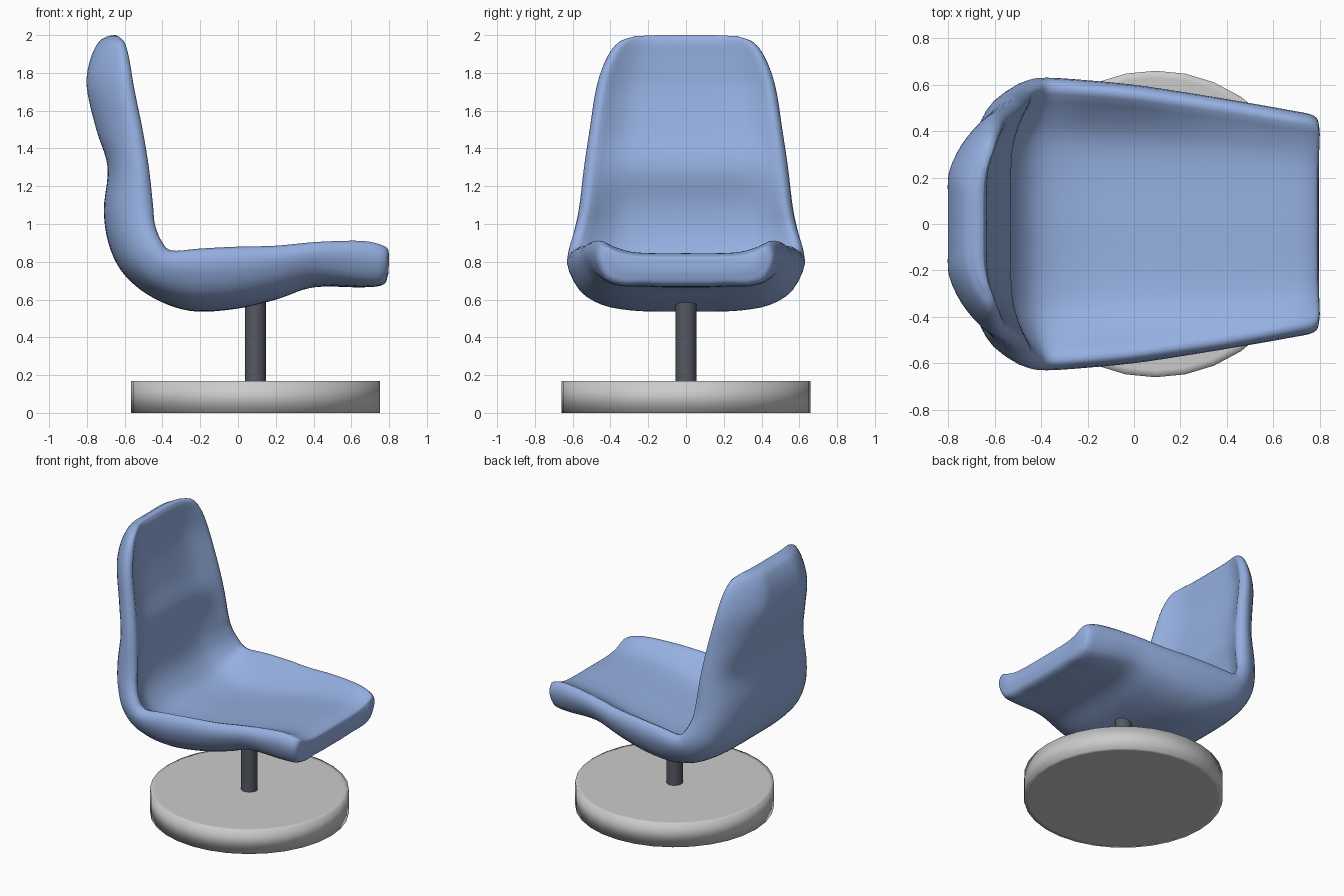
import bpy, bmesh
from mathutils import Vector

if "Cube" in bpy.data.objects:
    bpy.data.objects.remove(bpy.data.objects["Cube"])

def material(name, color):
    m = bpy.data.materials.new(name)
    m.diffuse_color = color
    m.use_nodes = True
    m.node_tree.nodes["Principled BSDF"].inputs["Base Color"].default_value = m.diffuse_color
    return m

def spline(pts, n):
    """Catmull-Rom through tuples of any length."""
    p = [Vector(q) for q in pts]
    p = [p[0] * 2 - p[1]] + p + [p[-1] * 2 - p[-2]]
    out = []
    for i in range(1, len(p) - 2):
        a, b, c, d = p[i - 1:i + 3]
        for k in range(n):
            t = k / n
            out.append(0.5 * (2 * b + (c - a) * t + (2 * a - 5 * b + 4 * c - d) * t * t
                              + (3 * b - a - 3 * c + d) * t ** 3))
    return out + [p[-2]]

# Shell stations, lip to headrest:
# outer x,z / inner centre x,z / raised rim x,z / half width / edge roundness
stations = [
    (.797, .74, .795, .79, .80, .84, .41, -.8),
    (.77, .68, .78, .83, .78, .88, .465, -.8),
    (.66, .665, .68, .845, .66, .91, .492, -.7),
    (.40, .665, .42, .815, .42, .905, .535, -.4),
    (.20, .60, .20, .76, .20, .885, .57, -.3),
    (-.02, .55, 0, .72, 0, .88, .60, -.3),
    (-.25, .54, -.22, .70, -.20, .87, .62, -.3),
    (-.45, .61, -.40, .73, -.35, .86, .63, -.3),
    (-.60, .73, -.50, .82, -.405, .91, .62, -.25),
    (-.68, .88, -.55, .94, -.44, 1.0, .59, -.2),
    (-.71, 1.07, -.56, 1.1, -.45, 1.1, .565, -.15),
    (-.69, 1.3, -.53, 1.3, -.472, 1.3, .54, -.1),
    (-.75, 1.5, -.585, 1.5, -.505, 1.5, .51, .2),
    (-.80, 1.72, -.63, 1.72, -.55, 1.72, .475, .4),
    (-.785, 1.86, -.635, 1.87, -.575, 1.87, .425, .4),
    (-.74, 1.96, -.635, 1.96, -.60, 1.96, .36, .4),
    (-.69, 1.995, -.65, 2.0, -.635, 1.995, .27, .4)]

def section(k):
    """Closed cross-section: y fraction, then weights of outer, inner and rim lines."""
    a, b = .16 + .18 * k, .42 + .3 * k
    c = .78 + .12 * k
    half = spline([(0, 1, 0, 0), (.25, 1, 0, 0), (.48, .98, 0, .02), (.72, 1 - a, 0, a),
                   (.91, 1 - b, 0, b), (1, 1 - c, 0, c), (.93, 0, 0, 1), (.78, 0, .45, .55),
                   (.60, 0, .87, .13), (.36, 0, 1, 0), (0, 0, 1, 0)], 3)
    return half + [Vector((-h[0], h[1], h[2], h[3])) for h in half[-2:0:-1]]

bm = bmesh.new()
rows = []
for s in spline(stations, 5):
    rows.append([bm.verts.new((h[1] * s[0] + h[2] * s[2] + h[3] * s[4], h[0] * s[6],
                               h[1] * s[1] + h[2] * s[3] + h[3] * s[5]))
                 for h in section(s[7])])
n = len(rows[0])
for a, b in zip(rows, rows[1:]):
    for i in range(n):
        j = (i + 1) % n
        bm.faces.new((a[i], a[j], b[j], b[i]))
# Close the lip and headrest ends with strips across the section
m = n // 2
for r in (rows[0], rows[-1]):
    for side in (1, -1):
        g = lambda i: r[(side * i) % n]
        for i in range(m // 2):
            q = list(dict.fromkeys([g(i), g(i + 1), g(m - i - 1), g(m - i)]))
            if len(q) > 2:
                bm.faces.new(q)
bmesh.ops.recalc_face_normals(bm, faces=bm.faces)
me = bpy.data.meshes.new("seat_shell")
bm.to_mesh(me)
bm.free()
me.polygons.foreach_set("use_smooth", [True] * len(me.polygons))
shell = bpy.data.objects.new("seat_shell", me)
bpy.context.collection.objects.link(shell)
me.materials.append(material("blue_upholstery", (.30, .43, .75, 1)))

def cylinder(name, r, z0, z1, sides):
    bpy.ops.mesh.primitive_cylinder_add(vertices=sides, radius=r, depth=z1 - z0,
                                        location=(.0925, 0, (z0 + z1) / 2))
    o = bpy.context.object
    o.name = name
    return o

# Pedestal: softly shaded disc with an inset top and bottom rim
base = cylinder("base_disc", .66, 0, .17, 32)
bm = bmesh.new()
bm.from_mesh(base.data)
caps = [f for f in bm.faces if len(f.verts) > 4]
bmesh.ops.inset_individual(bm, faces=caps, thickness=.03)
bm.to_mesh(base.data)
bm.free()
bpy.ops.object.shade_smooth()

post = cylinder("post", .055, .17, .64, 32)
bpy.ops.object.shade_smooth_by_angle()
post.data.materials.append(material("dark_metal", (.09, .10, .12, 1)))
